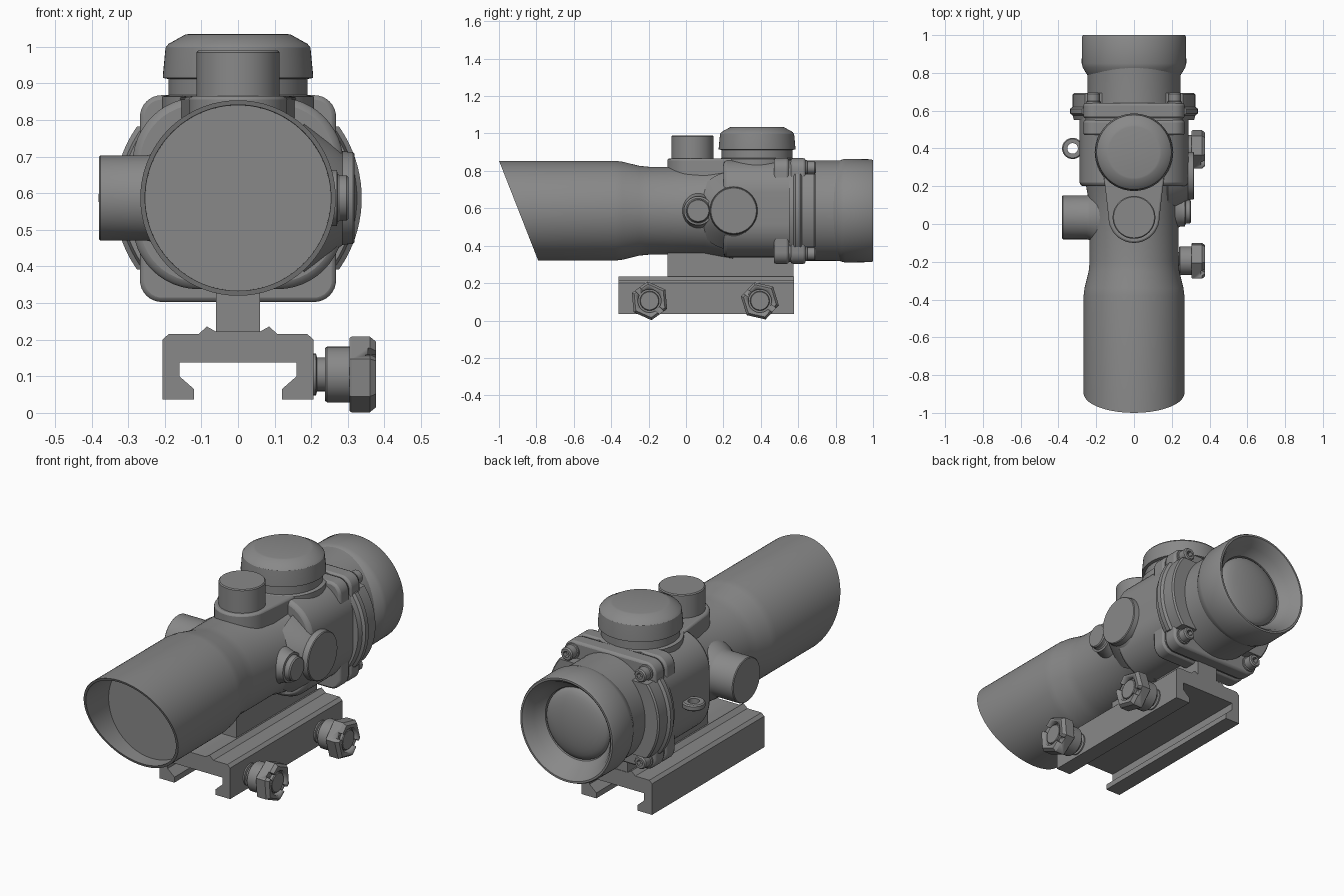
import bpy, bmesh
from math import sin, cos, pi, radians
from mathutils import Vector, Matrix

if "Cube" in bpy.data.objects:
    bpy.data.objects.remove(bpy.data.objects["Cube"])

grey = bpy.data.materials.new("gunmetal grey")
grey.use_nodes = True
grey.diffuse_color = (0.25, 0.25, 0.25, 1)
grey.node_tree.nodes["Principled BSDF"].inputs["Base Color"].default_value = grey.diffuse_color

AXIS_Z = 0.587      # height of the optical axis
TO_AXIS = {
    "x": Matrix.Rotation(pi / 2, 4, "Y"),
    "-x": Matrix.Rotation(-pi / 2, 4, "Y"),
    "y": Matrix.Rotation(-pi / 2, 4, "X"),
    "z": Matrix.Identity(4),
}


def finish(name, bm, angle=30):
    bmesh.ops.remove_doubles(bm, verts=bm.verts, dist=1e-5)
    bmesh.ops.recalc_face_normals(bm, faces=bm.faces)
    mesh = bpy.data.meshes.new(name)
    bm.to_mesh(mesh)
    bm.free()
    mesh.materials.append(grey)
    mesh.polygons.foreach_set("use_smooth", [True] * len(mesh.polygons))
    mesh.set_sharp_from_angle(angle=radians(angle))
    obj = bpy.data.objects.new(name, mesh)
    bpy.context.collection.objects.link(obj)
    return obj


def lathe_mesh(profile, axis, origin, sides=64, turn=0.0):
    """Spin (radius, distance) points about an axis; zero radii close the ends."""
    bm = bmesh.new()
    rings = [[bm.verts.new((r * cos(turn + 2 * pi * i / sides),
                            r * sin(turn + 2 * pi * i / sides), t))
              for i in range(sides)] if r > 0 else [bm.verts.new((0, 0, t))]
             for r, t in profile]
    for a, b in zip(rings, rings[1:]):
        for i in range(sides):
            j = (i + 1) % sides
            quad = [a[i % len(a)], a[j % len(a)], b[j % len(b)], b[i % len(b)]]
            bm.faces.new(list(dict.fromkeys(quad)))
    bm.transform(Matrix.Translation(origin) @ TO_AXIS[axis])
    return bm


def lathe(name, profile, axis, origin, sides=64, turn=0.0):
    return finish(name, lathe_mesh(profile, axis, origin, sides, turn))


def prism(name, outline, start, end, along="y", bevel=0.0):
    """Extrude an outline along y (outline in x, z) or z (outline in x, y)."""
    bm = bmesh.new()
    place = (lambda u, v: (u, start, v)) if along == "y" else (lambda u, v: (u, v, start))
    face = bm.faces.new([bm.verts.new(place(u, v)) for u, v in outline])
    moved = bmesh.ops.extrude_face_region(bm, geom=[face])["geom"]
    shift = Vector((0, end - start, 0)) if along == "y" else Vector((0, 0, end - start))
    bmesh.ops.translate(bm, vec=shift, verts=[g for g in moved if isinstance(g, bmesh.types.BMVert)])
    obj = finish(name, bm)
    if bevel:
        mod = obj.modifiers.new("soft edges", "BEVEL")
        mod.width, mod.segments, mod.limit_method = bevel, 2, "ANGLE"
        mod.angle_limit = radians(50)
    return obj


def rounded(w, low, high, r, steps=8):
    """Rounded rectangle outline of half width w."""
    pts = []
    for k, (cx, cy) in enumerate([(w - r, high - r), (r - w, high - r), (r - w, low + r), (w - r, low + r)]):
        for s in range(steps + 1):
            a = (k + s / steps) * pi / 2
            pts.append((cx + r * cos(a), cy + r * sin(a)))
    return pts


axis_at = Vector((0, 0, AXIS_Z))

# Front tube with a slanted sunshade
bm = lathe_mesh([(0.253, -0.72), (0.255, -1.1), (0.267, -1.1), (0.267, -0.38), (0.262, -0.34),
                 (0.24, -0.25), (0.235, -0.2), (0.235, 0.1), (0.25, 0.18), (0.262, 0.25), (0, 0.25)],
                "y", axis_at, 96)
cut = bmesh.ops.bisect_plane(bm, geom=bm.verts[:] + bm.edges[:] + bm.faces[:],
                             plane_co=(0, -1, 0.855), plane_no=(0, 0.535, 0.21), clear_inner=True)
bmesh.ops.bridge_loops(bm, edges=[g for g in cut["geom_cut"] if isinstance(g, bmesh.types.BMEdge)])
finish("front_tube", bm)
lathe("front_lens", [(0, -0.72), (0.256, -0.72), (0.256, -0.7), (0, -0.7)], "y", axis_at)

# Main housing and clamped square flanges
prism("main_housing", rounded(0.288, 0.338, 0.862, 0.18, 12), 0.2, 0.6, bevel=0.02)
prism("front_flange", rounded(0.268, 0.303, 0.868, 0.06), 0.47, 0.55, bevel=0.012)
prism("flange_gasket", rounded(0.258, 0.313, 0.858, 0.055), 0.54, 0.57)
prism("rear_flange", rounded(0.268, 0.303, 0.868, 0.06), 0.56, 0.64, bevel=0.012)

# Round ring that bulges past the flange sides
bm = lathe_mesh([(0, 0.55), (0.318, 0.55), (0.325, 0.575), (0.338, 0.585), (0.338, 0.61),
                 (0.325, 0.62), (0.325, 0.685), (0.318, 0.693), (0, 0.693)], "y", axis_at, 96)
for side in (-1, 1):
    geom = bm.verts[:] + bm.edges[:] + bm.faces[:]
    cut = bmesh.ops.bisect_plane(bm, geom=geom, plane_co=(0, 0, AXIS_Z + side * 0.195),
                                 plane_no=(0, 0, side), clear_outer=True)
    bmesh.ops.holes_fill(bm, edges=[g for g in cut["geom_cut"] if isinstance(g, bmesh.types.BMEdge)])
finish("clamp_ring", bm)

# Eyepiece neck, cup and lens
neck = lathe("eyepiece_neck", [(0, 0.6), (0.268, 0.6), (0.268, 0.8), (0.272, 0.86), (0, 0.86)], "y", axis_at)
neck.scale.x = 0.92
lathe("eyepiece_cup", [(0.24, 0.78), (0.255, 0.8), (0.272, 0.83), (0.277, 0.85), (0.275, 0.99), (0.27, 1.0),
                       (0.26, 1.0), (0.245, 0.985), (0.225, 0.95), (0.205, 0.92), (0.19, 0.905),
                       (0.186, 0.88), (0, 0.88)], "y", axis_at, 96)
lathe("rear_lens", [(0.186, 0.89)] + [(0.186 * cos(a * pi / 16), 0.895 + 0.05 * sin(a * pi / 16))
                                      for a in range(8)] + [(0, 0.945)], "y", axis_at)

# Flange screws with hexagonal sockets
for sx, side in ((1, "left"), (-1, "right")):
    for sz, level in ((1, "upper"), (-1, "lower")):
        spot = Vector((sx * 0.215, 0, AXIS_Z + sz * 0.23))
        lathe(f"{level}_{side}_screw", [(0, 0.58), (0.04, 0.58), (0.04, 0.648), (0.034, 0.65), (0.034, 0.688),
                                        (0.028, 0.695), (0.016, 0.695)], "y", spot, 24)
        lathe(f"{level}_{side}_screw_socket", [(0.0175, 0.695), (0.016, 0.672), (0, 0.672)], "y", spot, 6)

# Large top turret
lathe("large_turret", [(0, 0.6), (0.208, 0.6), (0.208, 0.864), (0.19, 0.868), (0.19, 0.912), (0.205, 0.915),
                       (0.205, 0.925), (0.198, 0.998), (0.19, 1.008), (0.145, 1.033), (0.135, 1.035),
                       (0, 1.035)], "z", (0, 0.38, 0))

# Small top turret on its rounded pad
pad = [(0.135 * cos(pi + pi * i / 20), 0.035 + 0.135 * sin(pi + pi * i / 20)) for i in range(21)]
prism("small_turret_pad", pad + [(0.165, 0.3), (-0.165, 0.3)], 0.6, 0.866, along="z", bevel=0.01)
lathe("small_turret", [(0, 0.7), (0.113, 0.7), (0.113, 0.985), (0.108, 0.99), (0, 0.99)], "z", (0, 0.035, 0))

# Side knobs
lathe("right_side_knob", [(0, 0.1), (0.17, 0.1), (0.145, 0.2), (0.12, 0.235), (0.116, 0.25), (0.116, 0.376),
                          (0.112, 0.38), (0, 0.38)], "-x", (0, 0.035, AXIS_Z))
lathe("left_side_cap", [(0, 0.1), (0.21, 0.18), (0.155, 0.255), (0.128, 0.285), (0.125, 0.314),
                        (0.121, 0.318), (0, 0.318)], "x", (0, 0.255, AXIS_Z))
lathe("left_small_cap", [(0, 0.1), (0.1, 0.2), (0.077, 0.25), (0.077, 0.27), (0.066, 0.272), (0.062, 0.278),
                         (0.062, 0.296), (0.057, 0.302), (0, 0.302)], "x", (0, 0.065, AXIS_Z))

# Lanyard ring
lathe("lanyard_ring", [(0.028, -0.016), (0.05, -0.016), (0.056, -0.01), (0.056, 0.01), (0.05, 0.016),
                       (0.028, 0.016), (0.028, -0.016)], "z", (-0.325, 0.4, AXIS_Z), 32)

# Mount stem and grooved rail clamp
prism("mount_stem", [(-0.06, 0.2), (0.06, 0.2), (0.06, 0.38), (-0.06, 0.38)], -0.1, 0.575)
half = [(0.06, 0.222), (0.085, 0.236), (0.108, 0.215), (0.19, 0.215), (0.206, 0.2), (0.206, 0.036),
        (0.12, 0.036), (0.12, 0.065), (0.16, 0.1), (0.16, 0.138)]
prism("rail_clamp", half + [(-x, z) for x, z in reversed(half)], -0.36, 0.578)

# Clamp nuts with a ring recess and a slot
for y, label, turn in ((-0.195, "front", 0.1), (0.395, "rear", 0.3)):
    spot = Vector((0, y, 0.105))
    lathe(f"{label}_nut_collar", [(0, 0.18), (0.057, 0.18), (0.057, 0.213), (0.046, 0.216), (0.046, 0.238),
                                  (0.072, 0.238), (0.076, 0.243), (0.076, 0.31), (0, 0.31)], "x", spot, 32)
    nut = lathe(f"{label}_nut", [(0, 0.305), (0.1, 0.305), (0.104, 0.31), (0.104, 0.36), (0.09, 0.377),
                                 (0, 0.377)], "x", spot, 6, turn)
    recess = lathe(f"{label}_nut_recess_cutter", [(0, 0.352), (0.062, 0.352), (0.062, 0.4), (0, 0.4)],
                   "x", spot, 32)
    bm = bmesh.new()
    bmesh.ops.create_cube(bm, size=1, matrix=Matrix.Translation(spot + Vector((0.38, 0, 0)))
                          @ Matrix.Rotation(turn + 0.7, 4, "X") @ Matrix.Diagonal((0.05, 0.03, 0.3, 1)))
    slot = finish(f"{label}_nut_slot_cutter", bm)
    for cutter in (recess, slot):
        mod = nut.modifiers.new("cut", "BOOLEAN")
        mod.operation, mod.object, mod.solver = "DIFFERENCE", cutter, "EXACT"
        cutter.hide_render = cutter.hide_viewport = True
    lathe(f"{label}_nut_bolt_end", [(0, 0.34), (0.052, 0.34), (0.052, 0.366), (0.048, 0.37), (0, 0.37)],
          "x", spot, 32)
